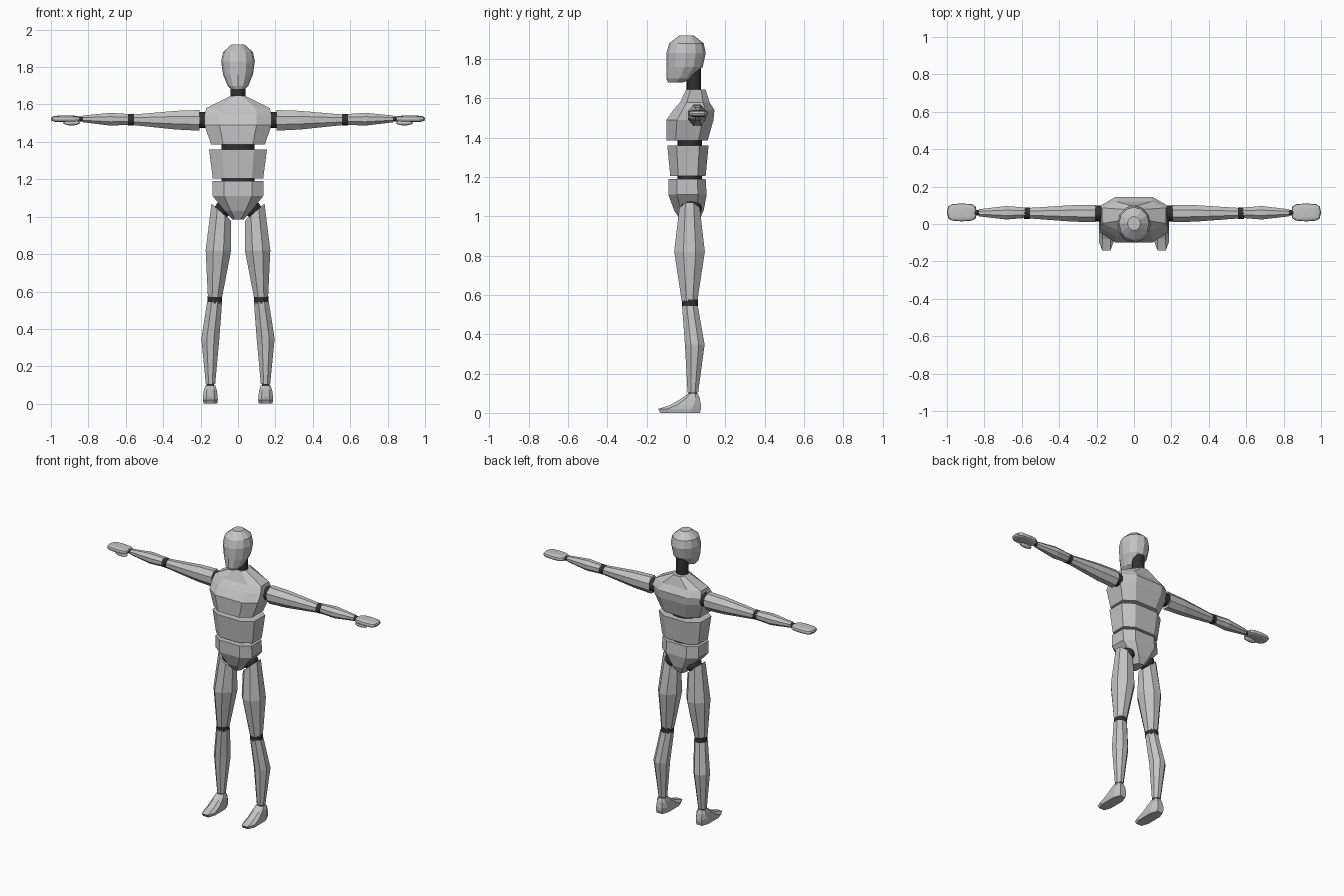
import bpy, bmesh
from math import cos, sin, pi, copysign
from mathutils import Matrix, Vector

cube = bpy.data.objects.get("Cube")
if cube:
    bpy.data.objects.remove(cube)


def material(name, value):
    mat = bpy.data.materials.new(name)
    mat.use_nodes = True
    colour = (value, value, value, 1)
    mat.diffuse_color = colour
    mat.node_tree.nodes["Principled BSDF"].inputs["Base Color"].default_value = colour
    return mat


SHELL = material("light grey shell", 0.55)
JOINT = material("dark grey joint", 0.03)


def circle(count):
    angles = [2 * pi * step / count for step in range(count)]
    return [(cos(angle), sin(angle)) for angle in angles]


def chamfered_square(flat):
    """Corners of a unit square with cut corners, in order around the centre."""
    corners = []
    for turn in range(4):
        c, s = round(cos(turn * pi / 2)), round(sin(turn * pi / 2))
        corners += [(c + s * flat, s - c * flat), (c - s * flat, s + c * flat)]
    return corners


BLOCK, LIMB = chamfered_square(0.55), chamfered_square(0.4)


def finish(name, bm, mat):
    bmesh.ops.recalc_face_normals(bm, faces=bm.faces)
    mesh = bpy.data.meshes.new(name)
    bm.to_mesh(mesh)
    bm.free()
    mesh.materials.append(mat)
    return add_object(name, mesh)


def add_object(name, mesh):
    part = bpy.data.objects.new(name, mesh)
    bpy.context.collection.objects.link(part)
    return part


def skin(name, rings):
    """Join a list of point rings into a closed shell."""
    bm = bmesh.new()
    loops = [[bm.verts.new(point) for point in ring] for ring in rings]
    for low, high in zip(loops, loops[1:]):
        for i in range(len(low)):
            bm.faces.new((low[i - 1], low[i], high[i], high[i - 1]))
    bm.faces.new(loops[0])
    bm.faces.new(loops[-1])
    return finish(name, bm, SHELL)


def stack(name, layers, outline=BLOCK, x=0):
    """Shell from layers of (height, half width, front, back)."""
    return skin(name, [
        [(x + a * half, (front + back + b * (back - front)) / 2, height)
         for a, b in outline]
        for height, half, front, back in layers])


def segment(name, start, end, sizes, middle=0.45, bulge=(0, 0, 0), slant=0):
    """Limb piece with (across, depth) half sizes at its start, middle and end."""
    start, end = Vector(start), Vector(end)
    along = end - start
    across = Vector((1, 0, 0)) if abs(along.z) > abs(along.x) else Vector((0, 0, 1))
    depth = Vector((0, 1, 0))
    centres = [start, start.lerp(end, middle) + Vector(bulge), end]
    rings = [[centre + across * a * wide + depth * b * deep for a, b in LIMB]
             for centre, (wide, deep) in zip(centres, sizes)]
    for point, (a, b) in zip(rings[0], LIMB):
        point.z += slant * a
    return skin(name, rings)


def disc(name, centre, radii, sideways=False):
    """Cylindrical joint, upright or lying along x."""
    bm = bmesh.new()
    bmesh.ops.create_cone(bm, cap_ends=True, segments=16, radius1=1, radius2=1, depth=2)
    if sideways:
        bmesh.ops.rotate(bm, verts=bm.verts, matrix=Matrix.Rotation(pi / 2, 3, "Y"))
    bmesh.ops.scale(bm, verts=bm.verts, vec=radii)
    bmesh.ops.translate(bm, verts=bm.verts, vec=centre)
    return finish(name, bm, JOINT)


def pebble(name, centre, radii, mat=SHELL, power=1):
    """Ellipsoid; a power below one makes it boxier."""
    bm = bmesh.new()
    bmesh.ops.create_uvsphere(bm, u_segments=12, v_segments=8, radius=1)
    for vert in bm.verts:
        vert.co = [middle + radius * copysign(abs(value) ** power, value)
                   for middle, radius, value in zip(centre, radii, vert.co)]
    return finish(name, bm, mat)


# Head and neck
stack("head", [
    (1.68, 0.035, -0.09, -0.02),
    (1.7, 0.055, -0.1, 0.035),
    (1.76, 0.08, -0.1, 0.085),
    (1.83, 0.09, -0.1, 0.1),
    (1.88, 0.08, -0.085, 0.09),
    (1.92, 0.035, -0.035, 0.04)], circle(12))
disc("neck", (0, 0.04, 1.68), (0.04, 0.037, 0.07))

# Torso shells
stack("chest", [
    (1.385, 0.143, -0.1, 0.11),
    (1.49, 0.18, -0.1, 0.14),
    (1.54, 0.18, -0.065, 0.145),
    (1.58, 0.17, -0.03, 0.12),
    (1.645, 0.042, 0, 0.1)])
stack("abdomen", [(1.205, 0.135, -0.08, 0.1), (1.36, 0.155, -0.095, 0.115)])
stack("pelvis", [
    (0.985, 0.03, -0.03, 0.07),
    (1.03, 0.07, -0.06, 0.09),
    (1.11, 0.135, -0.09, 0.105),
    (1.19, 0.135, -0.09, 0.1)])

# Waist joints
for name, height in (("upper_waist_joint", 1.37), ("lower_waist_joint", 1.2)):
    disc(name, (0, 0.02, height), (0.087, 0.062, 0.03))

# Left leg and arm
limbs = [
    pebble("left_hip_joint", (0.078, 0.025, 1.04), (0.047, 0.055, 0.045), JOINT),
    segment("left_thigh", (0.09, 0.018, 1.025), (0.123, 0.018, 0.57),
            [(0.052, 0.052), (0.068, 0.078), (0.038, 0.04)], slant=0.045),
    disc("left_knee_joint", (0.124, 0.02, 0.557), (0.039, 0.041, 0.02)),
    segment("left_shin", (0.125, 0.02, 0.545), (0.147, 0.035, 0.105),
            [(0.04, 0.04), (0.048, 0.05), (0.025, 0.027)], bulge=(0.013, 0.018, 0)),
    disc("left_ankle_joint", (0.148, 0.035, 0.1), (0.02, 0.022, 0.02)),
    stack("left_foot", [
        (0, 0.036, -0.13, 0.07),
        (0.02, 0.04, -0.142, 0.076),
        (0.04, 0.039, -0.08, 0.076),
        (0.075, 0.034, -0.02, 0.07),
        (0.098, 0.026, 0.01, 0.06)], x=0.148),
    disc("left_shoulder_joint", (0.19, 0.057, 1.517), (0.02, 0.043, 0.043), True),
    segment("left_upper_arm", (0.205, 0.056, 1.515), (0.562, 0.058, 1.518),
            [(0.055, 0.046), (0.05, 0.044), (0.028, 0.028)], middle=0.35),
    disc("left_elbow_joint", (0.572, 0.058, 1.519), (0.016, 0.031, 0.031), True),
    segment("left_forearm", (0.583, 0.06, 1.52), (0.83, 0.06, 1.523),
            [(0.029, 0.028), (0.034, 0.036), (0.018, 0.019)], middle=0.4),
    disc("left_wrist_joint", (0.838, 0.061, 1.523), (0.016, 0.015, 0.014), True),
    pebble("left_hand", (0.92, 0.062, 1.523), (0.08, 0.048, 0.018), power=0.6),
    pebble("left_thumb", (0.89, 0.035, 1.502), (0.045, 0.016, 0.014)),
]

# Right leg and arm
for left in limbs:
    mesh = left.data.copy()
    mesh.transform(Matrix.Scale(-1, 4, (1, 0, 0)))
    mesh.flip_normals()
    mesh.name = left.name.replace("left", "right")
    add_object(mesh.name, mesh)
